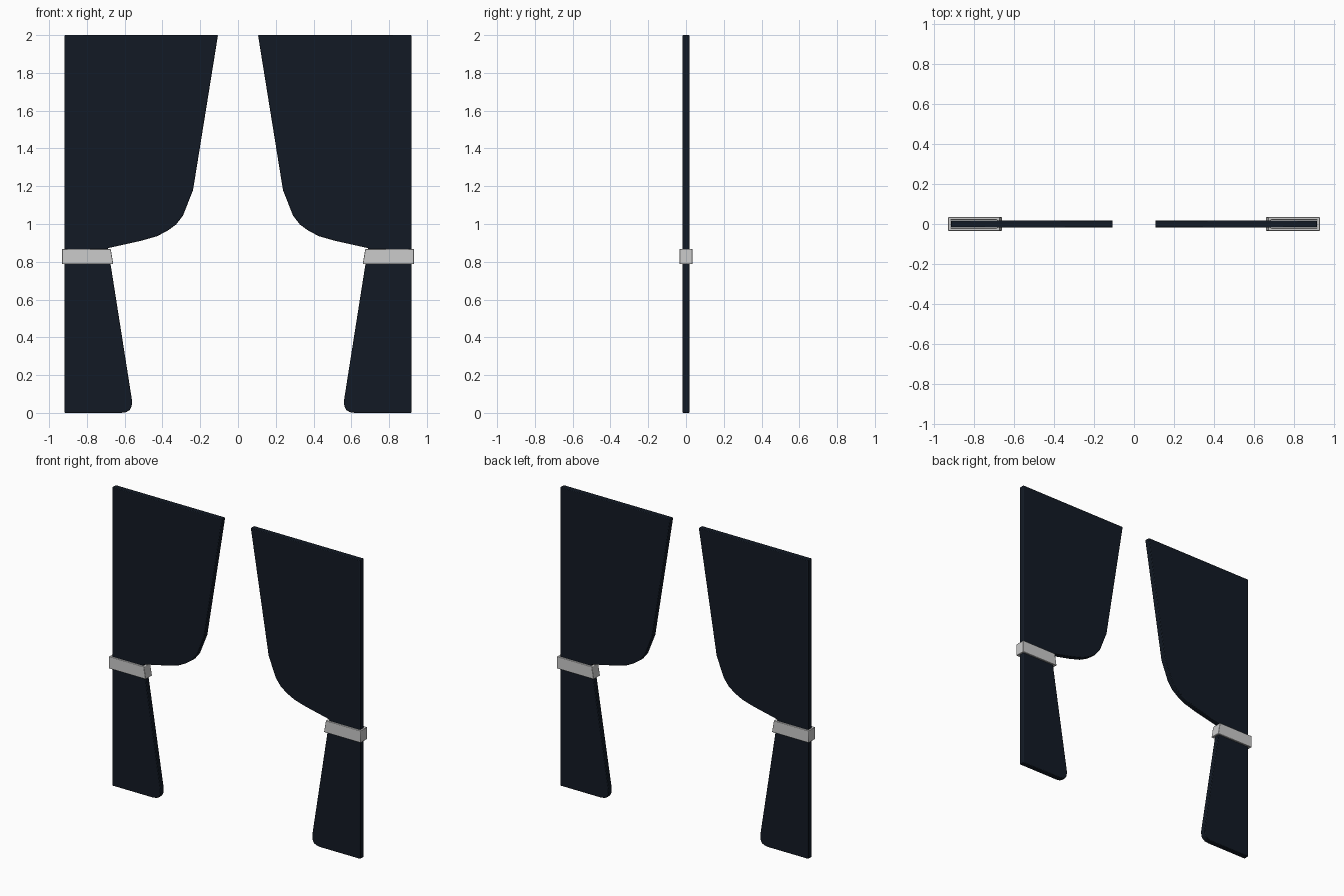
import bpy, bmesh, math

if "Cube" in bpy.data.objects:
    bpy.data.objects.remove(bpy.data.objects["Cube"])

navy = bpy.data.materials.new("navy_cloth")
navy.diffuse_color = (0.006, 0.010, 0.018, 1)
navy.use_nodes = True
navy.node_tree.nodes["Principled BSDF"].inputs["Base Color"].default_value = navy.diffuse_color


def finish(name, bm, bevel, material=None):
    """Turn a right-hand part into a bevelled, mirrored object."""
    bmesh.ops.recalc_face_normals(bm, faces=bm.faces)
    mesh = bpy.data.meshes.new(name)
    bm.to_mesh(mesh)
    bm.free()
    obj = bpy.data.objects.new(name, mesh)
    bpy.context.collection.objects.link(obj)
    if material:
        mesh.materials.append(material)
    bpy.ops.object.select_all(action='DESELECT')
    obj.select_set(True)
    bpy.context.view_layer.objects.active = obj
    bpy.ops.object.shade_smooth_by_angle(angle=math.radians(35))
    bev = obj.modifiers.new("soft_edges", 'BEVEL')
    bev.width = bevel
    bev.segments = 2
    bev.limit_method = 'ANGLE'
    bev.angle_limit = math.radians(60)
    mir = obj.modifiers.new("other_side", 'MIRROR')
    mir.use_axis[0] = True
    mir.use_mirror_merge = False
    return obj


# Curtains: flat outline gathered at the tie, extruded to cloth thickness
outline = [(0.918, 2.0), (0.106, 2.0), (0.238, 1.18), (0.291, 1.045),
           (0.328, 0.997), (0.375, 0.963), (0.43, 0.935), (0.51, 0.912),
           (0.69, 0.872), (0.688, 0.85), (0.675, 0.79), (0.561, 0.065),
           (0.563, 0.035), (0.573, 0.015), (0.592, 0.004), (0.62, 0.0),
           (0.918, 0.0)]
half = 0.0185
bm = bmesh.new()
face = bm.faces.new([bm.verts.new((x, -half, z)) for x, z in outline])
ext = bmesh.ops.extrude_face_region(bm, geom=[face])
bmesh.ops.translate(bm, vec=(0, 2 * half, 0),
                    verts=[v for v in ext["geom"] if isinstance(v, bmesh.types.BMVert)])
finish("curtain", bm, 0.004, navy)

# Tie bands: slanted rectangular sleeves wrapped around the gathered cloth
bm = bmesh.new()


def loop(x_in, x_out, y, z):
    return [bm.verts.new(p) for p in
            ((x_in, -y, z), (x_out, -y, z), (x_out, y, z), (x_in, y, z))]


wall = 0.013
top, bottom = (0.674, 0.868), (0.660, 0.787)
rings = [loop(bottom[0], 0.932, 0.034, bottom[1]),
         loop(top[0], 0.932, 0.034, top[1]),
         loop(top[0] + wall, 0.932 - wall, 0.034 - wall, top[1]),
         loop(bottom[0] + wall, 0.932 - wall, 0.034 - wall, bottom[1])]
for a, b in zip(rings, rings[1:] + rings[:1]):
    for i in range(4):
        j = (i + 1) % 4
        bm.faces.new((a[i], a[j], b[j], b[i]))
finish("tie_band", bm, 0.003)
